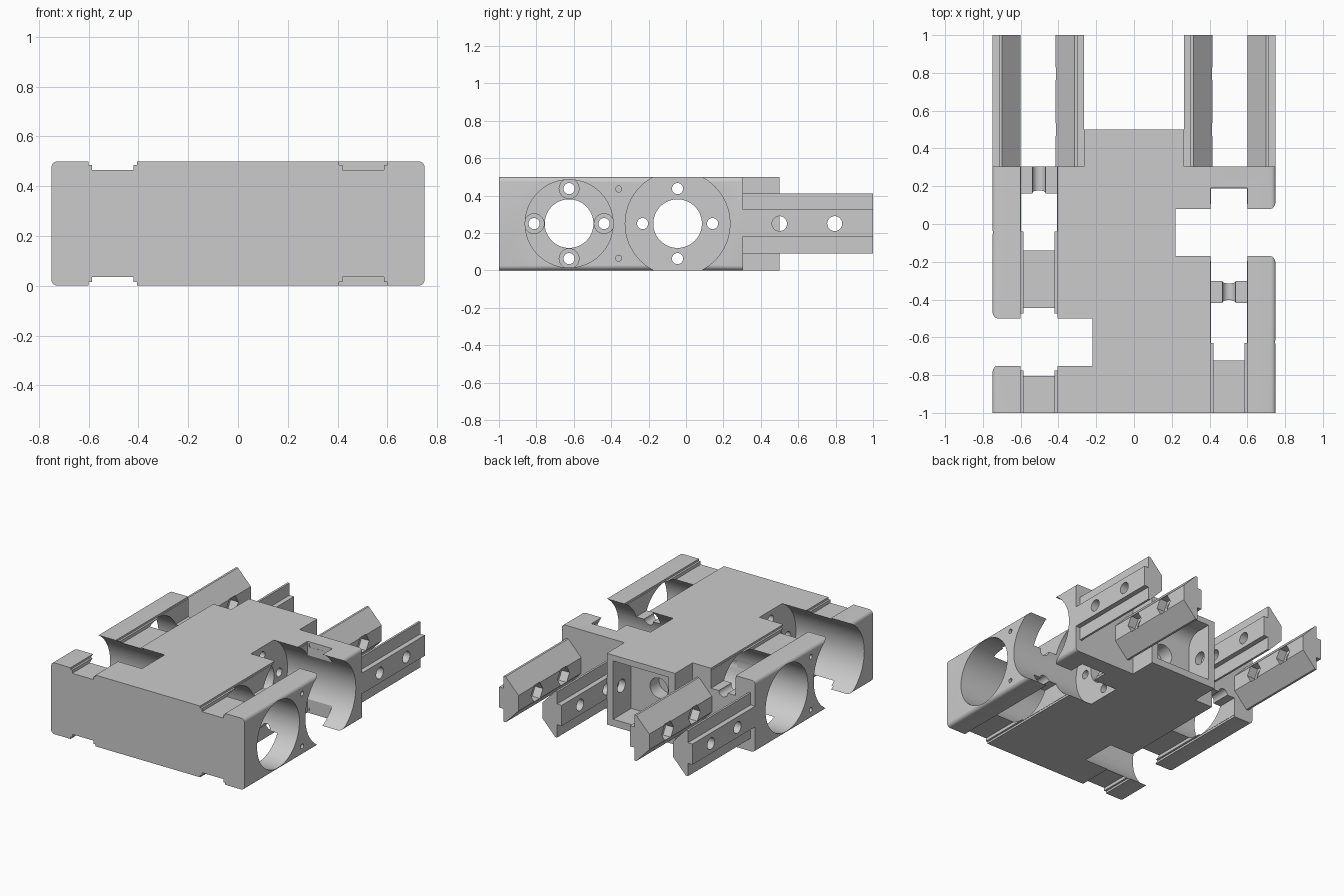
import bpy, bmesh, math
from mathutils import Matrix, Vector

if "Cube" in bpy.data.objects:
    bpy.data.objects.remove(bpy.data.objects["Cube"])


def finish(bm, name):
    bmesh.ops.recalc_face_normals(bm, faces=bm.faces)
    me = bpy.data.meshes.new(name)
    bm.to_mesh(me)
    bm.free()
    ob = bpy.data.objects.new(name, me)
    bpy.context.scene.collection.objects.link(ob)
    return ob


def box(name, x, y, z):
    bm = bmesh.new()
    size = Vector((x[1] - x[0], y[1] - y[0], z[1] - z[0]))
    mid = Vector((sum(x) / 2, sum(y) / 2, sum(z) / 2))
    bmesh.ops.create_cube(bm, size=1, matrix=Matrix.Translation(mid) @ Matrix.Diagonal(size.to_4d()))
    return finish(bm, name)


def rod(name, axis, r, a, b, u, v, sides=64):
    """Cylinder along x (u, v = y, z) or along y (u, v = x, z) from a to b."""
    bm = bmesh.new()
    m = (a + b) / 2
    if axis == 'x':
        mat = Matrix.Translation((m, u, v)) @ Matrix.Rotation(math.pi / 2, 4, 'Y')
    else:
        mat = Matrix.Translation((u, m, v)) @ Matrix.Rotation(math.pi / 2, 4, 'X')
    bmesh.ops.create_cone(bm, cap_ends=True, segments=sides, radius1=r, radius2=r,
                          depth=abs(b - a), matrix=mat)
    return finish(bm, name)


def apply(ob, tool, op='DIFFERENCE'):
    mod = ob.modifiers.new('bool', 'BOOLEAN')
    mod.operation, mod.object, mod.solver = op, tool, 'EXACT'
    bpy.context.view_layer.objects.active = ob
    bpy.ops.object.modifier_apply(modifier=mod.name)
    bpy.data.objects.remove(tool)


def smooth(ob):
    bpy.ops.object.select_all(action='DESELECT')
    ob.select_set(True)
    bpy.context.view_layer.objects.active = ob
    bpy.ops.object.shade_smooth_by_angle(angle=math.radians(25))


# Main block with rounded long edges, plus the narrower rear nose
body = box('carriage_body', (-.75, .75), (-1, .305), (0, .5))
bm = bmesh.new()
bm.from_mesh(body.data)
edges = [e for e in bm.edges if abs(e.verts[0].co.y - e.verts[1].co.y) > 1]
bmesh.ops.bevel(bm, geom=edges, offset=.025, segments=5, profile=.5, affect='EDGES')
bm.to_mesh(body.data)
bm.free()
apply(body, box('nose', (-.265, .265), (.2, .5), (0, .5)), 'UNION')

# Two opposed bearing seats: wide bore on one side, narrow bore on the other
for y, s in ((-.625, -1), (-.045, 1)):
    wide, inner = s * .22, s * .05
    apply(body, rod('wide_bore', 'x', .28, wide, s * .9, y, .25))
    apply(body, rod('narrow_bore', 'x', .235, inner, -s * .9, y, .25))
    apply(body, rod('shaft_bore', 'x', .13, -.5, .5, y, .25))
    for k in range(4):
        a = k * math.pi / 2
        u, v = y + .187 * math.cos(a), .25 + .187 * math.sin(a)
        apply(body, rod('screw_hole', 'x', .03, -.3, .3, u, v, 24))
        apply(body, rod('screw_head', 'x', .053, s * .12, -s * .2, u, v, 24))

# Stepped grooves on top and bottom, with deeper slots over part of the length
for s, end, deep in ((-1, .4, (-.04, .4)), (1, .19, (-.63, .189))):
    c = s * .503
    for low in (False, True):
        def span(depth):
            return (-.1, depth) if low else (.5 - depth, .6)
        apply(body, box('lip', (c - .097, c + .097), (-1.1, end), span(.014)))
        apply(body, box('groove', (c - .083, c + .083), (-1.1, end), span(.036)))
        apply(body, box('slot', (c - .095, c + .095), deep, span(.14)))
        apply(body, rod('slot_channel', 'y', .035, deep[0] + .01, deep[1] - .01, c,
                        .14 if low else .36, 24))

# Small pin holes in the side walls
for s, y in ((1, -.36), (-1, -.312)):
    for z in (.065, .435):
        apply(body, rod('pin_hole', 'x', .016, s * .62, s * .8, y, z, 16))

# Rear nose pocket with round top, side holes and a centre hole
apply(body, box('pocket', (-.215, .215), (.3, .6), (.05, .36)))
apply(body, rod('pocket_arch', 'x', .1, -.215, .215, .4, .36))
apply(body, box('pocket_mouth', (-.215, .215), (.4, .6), (.3, .459)))
apply(body, rod('ear_hole', 'x', .045, -.3, .3, .41, .25, 32))
apply(body, rod('centre_hole', 'y', .07, .2, .35, 0, .25, 32))
smooth(body)

# Rear prongs: wedge profile facing its twin, ribbed back, holes and nut traps
half = [(0, .18), (0, .325), (.035, .325), (.035, .41), (.05, .41),
        (.15, .305), (.15, .195), (.05, .09), (.035, .09), (.035, .18)]
for back, d, name in ((-.75, 1, 'left_outer_prong'), (-.265, -1, 'left_inner_prong'),
                      (.265, 1, 'right_inner_prong'), (.75, -1, 'right_outer_prong')):
    bm = bmesh.new()
    face = bm.faces.new([bm.verts.new((back + d * x, .295, z)) for x, z in half])
    ext = bmesh.ops.extrude_face_region(bm, geom=[face])
    bmesh.ops.translate(bm, vec=(0, .705, 0),
                        verts=[v for v in ext['geom'] if isinstance(v, bmesh.types.BMVert)])
    prong = finish(bm, name)
    for y in (.5, .795):
        apply(prong, rod('bolt_hole', 'x', .04, back - .1, back + .3, y, .25, 32))
        apply(prong, rod('nut_trap', 'x', .066, back + d * .09, back + d * .2, y, .25, 6))
    smooth(prong)
